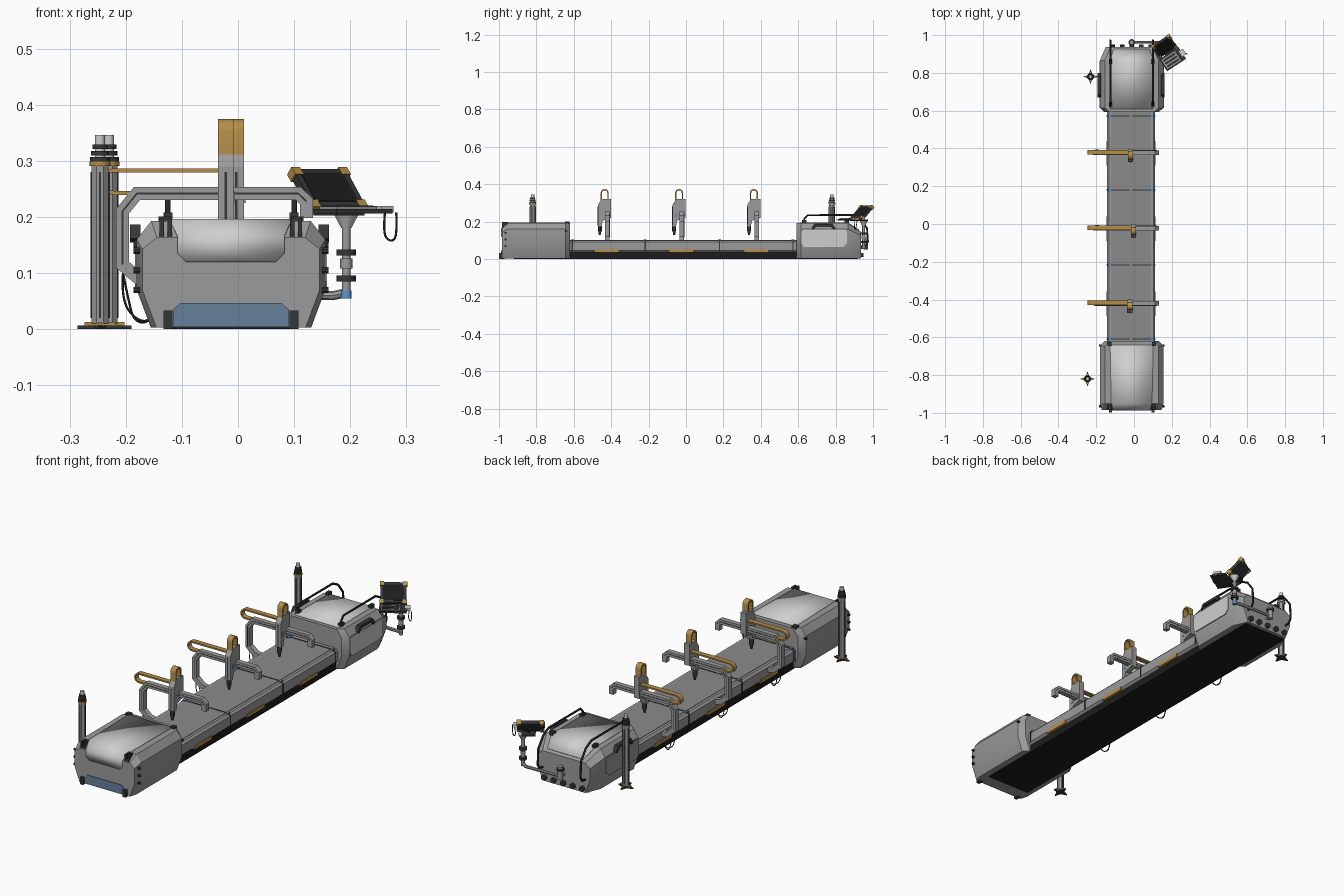
import bpy, bmesh, math
from mathutils import Vector, Matrix, Euler

if "Cube" in bpy.data.objects:
    bpy.data.objects.remove(bpy.data.objects["Cube"])

def mat(name, r, g, b):
    m = bpy.data.materials.new(name)
    m.diffuse_color = (r, g, b, 1)
    m.use_nodes = True
    m.node_tree.nodes["Principled BSDF"].inputs["Base Color"].default_value = m.diffuse_color
    return m

GRAY = mat("frame gray", .33, .33, .33)
BELT = mat("belt gray", .26, .26, .26)
LIGHT = mat("light panel", .62, .62, .62)
DARK = mat("dark rubber", .035, .037, .037)
BLACK = mat("black underside", .012, .012, .012)
TAN = mat("tan accent", .46, .27, .065)
GLASS = mat("blue glass", .13, .22, .33)
BLUE = mat("bright blue", .1, .3, .65)
CX = -.0125   # centre line of the machine

def mesh(name, verts, faces, m):
    me = bpy.data.meshes.new(name)
    me.from_pydata([tuple(v) for v in verts], [], faces)
    bm = bmesh.new()
    bm.from_mesh(me)
    bmesh.ops.recalc_face_normals(bm, faces=bm.faces)
    bm.to_mesh(me)
    bm.free()
    me.materials.append(m)
    ob = bpy.data.objects.new(name, me)
    bpy.context.collection.objects.link(ob)
    return ob

def loft(name, rings, m):
    n, k = len(rings[0]), len(rings)
    faces = [(r*n+i, r*n+(i+1) % n, (r+1)*n+(i+1) % n, (r+1)*n+i) for r in range(k-1) for i in range(n)]
    faces += [tuple(range(n)), tuple(range((k-1)*n, k*n))]
    return mesh(name, [v for r in rings for v in r], faces, m)

def prism(name, pts, d0, d1, axis, m):
    put = {'x': lambda p, d: (d, p[0], p[1]), 'y': lambda p, d: (p[0], d, p[1]),
           'z': lambda p, d: (p[0], p[1], d)}[axis]
    return loft(name, [[put(p, d) for p in pts] for d in (d0, d1)], m)

def box(name, c, s, m, rot=None):
    R = Euler(rot or (0, 0, 0)).to_matrix()
    ring = lambda z: [Vector(c) + R @ Vector((x*s[0]/2, y*s[1]/2, z*s[2]/2))
                      for x, y in ((-1, -1), (1, -1), (1, 1), (-1, 1))]
    return loft(name, [ring(-1), ring(1)], m)

def cyl(name, c, r, h, m, n=16, r2=None, axis='z'):
    # c is the centre of the base
    R = {'z': Matrix.Identity(3), 'x': Matrix.Rotation(math.pi/2, 3, 'Y'),
         'y': Matrix.Rotation(-math.pi/2, 3, 'X')}[axis]
    ring = lambda q, z: [Vector(c) + R @ Vector((q*math.cos(2*math.pi*(i+.5)/n), q*math.sin(2*math.pi*(i+.5)/n), z))
                         for i in range(n)]
    return loft(name, [ring(r, 0), ring(r if r2 is None else r2, h)], m)

def bar(name, path, w, d0, d1, axis, m):
    # flat bar of width w along a 2D path
    P = [Vector(p) for p in path]
    left, right = [], []
    for i, p in enumerate(P):
        a = (P[i]-P[i-1]).normalized() if i else (P[1]-P[0]).normalized()
        b = (P[i+1]-P[i]).normalized() if i < len(P)-1 else a
        t = (a+b).normalized()
        o = Vector((-t.y, t.x)) * (w/2/max(.5, t.dot(a)))
        left.append(p+o)
        right.append(p-o)
    put = (lambda p, d: (d, p.x, p.y)) if axis == 'x' else (lambda p, d: (p.x, d, p.y))
    return loft(name, [[put(l, d0), put(r, d0), put(r, d1), put(l, d1)] for l, r in zip(left, right)], m)

def tube(name, pts, r, m, smooth=False):
    cu = bpy.data.curves.new(name, 'CURVE')
    cu.dimensions, cu.bevel_depth, cu.bevel_resolution, cu.use_fill_caps = '3D', r, 2, True
    sp = cu.splines.new('NURBS' if smooth else 'POLY')
    sp.points.add(len(pts)-1)
    for q, p in zip(sp.points, pts):
        q.co = (*p, 1)
    if smooth:
        sp.use_endpoint_u, sp.order_u = True, 3
    tmp = bpy.data.objects.new(name + " guide", cu)
    bpy.context.collection.objects.link(tmp)
    me = bpy.data.meshes.new_from_object(tmp.evaluated_get(bpy.context.evaluated_depsgraph_get()))
    bpy.data.objects.remove(tmp)
    me.materials.clear()
    me.materials.append(m)
    ob = bpy.data.objects.new(name, me)
    bpy.context.collection.objects.link(ob)
    return ob

def ribbon(name, rows, m):
    # thin panel following (y, z, half width) rows
    verts = [(CX+s*w, y, z) for y, z, w in rows for s in (-1, 1)]
    ob = mesh(name, verts, [(2*i, 2*i+1, 2*i+3, 2*i+2) for i in range(len(rows)-1)], m)
    mod = ob.modifiers.new("thickness", 'SOLIDIFY')
    mod.thickness, mod.offset = .005, 0

def section(y, inset, top):
    half = [(.143, .003), (.168, .07), (.168, min(.16, top-.02)), (.142, top)]
    right = [(CX+w-inset, y, z) for w, z in half]
    return right + [(2*CX-x, y, z) for x, y, z in reversed(right)]

# end housings
loft("front_housing", [section(-.985, .01, .163), section(-.95, 0, .193), section(-.645, 0, .193),
                       section(-.62, .025, .193)], GRAY)
loft("rear_housing", [section(.592, .025, .193), section(.615, 0, .193), section(.865, 0, .193),
                      section(.936, .03, .145)], GRAY)
ribbon("front_cover", [(-.64, .194, .114), (-.95, .194, .108), (-.986, .165, .095), (-.986, .135, .095),
                       (-.986, .12, .08)], LIGHT)
ribbon("rear_cover", [(.608, .194, .114), (.865, .194, .114), (.925, .154, .095)], LIGHT)
prism("front_window", [(CX+x, z) for x, z in ((-.103, .004), (-.103, .035), (-.09, .047), (.09, .047),
      (.103, .035), (.103, .004))], -.988, -.983, 'y', GLASS)
for s in (-1, 1):
    box("front_foot", (CX+s*.1125, -.985, .0165), (.016, .028, .033), DARK)
    for k in (-1, 1):
        box("cover_clip", (CX+s*.116+k*.007, -.968, .18), (.008, .032, .034), DARK)
    for z in (.07, .105, .14):
        cyl("side_bolt", (CX+s*.168-.006, -.965, z), .006, .012, DARK, 8, axis='x')
    box("corner_hook", (CX+s*.118, -.635, .195), (.022, .022, .012), DARK)
    cyl("rear_corner_bolt", (CX+s*.168-.006, -.643, .15), .006, .012, DARK, 8, axis='x')
    # side door and handle of the rear housing
    x = CX+s*.168
    prism("side_door", [(.615, .085), (.63, .065), (.84, .065), (.862, .085), (.862, .145), (.85, .157), (.63, .157),
          (.615, .145)], x-.003, x+.003, 'x', LIGHT if s > 0 else GRAY)
    bar("side_handle", [(.675, .158), (.69, .18), (.78, .18), (.795, .158)], .013, x-.012, x+.007, 'x', DARK)
    # top hand rails wrapping over the back
    xr = CX+s*.1125
    tube("hand_rail", [(xr, y, z) for y, z in ((.63, .19), (.633, .215), (.65, .235), (.89, .235), (.93, .215), (.968, .165),
         (.972, .09), (.96, .07), (.925, .065))], .005, DARK)
    for y in (.633, .86):
        box("rail_mount", (xr, y, .2), (.016, .025, .016), DARK)
for i in range(5):
    cyl("rear_bumper", (CX+(i-2)*.05, .93, .022), .012, .02, DARK, 12, axis='y')

# conveyor bed
half = [(.11, .03), (.127, .045), (.127, .09), (.118, .1)]
prism("conveyor_frame", [(CX-.003+w, z) for w, z in half] + [(CX-.003-w, z) for w, z in reversed(half)],
      -.63, .6, 'y', GRAY)
box("conveyor_belt", (CX-.003, -.015, .1), (.212, 1.22, .004), BELT)
box("underside_base", (CX-.003, 0, .0185), (.232, 1.84, .037), BLACK)
for y in (.572, .18, -.218, -.608):
    box("belt_seam", (CX-.003, y, .0995), (.244, .006, .008), DARK)
    cyl("belt_sensor", (CX-.003, y, .1), .006, .0045, TAN, 8)
    for s in (-1, 1):
        box("seam_latch", (CX-.003+s*.113, y, .101), (.014, .016, .008), BLUE)
        box("seam_side", (CX-.003+s*.126, y, .069), (.006, .006, .05), DARK)

# three gantries with sliding tool heads
for y, xc in ((.378, -.018), (-.022, -.003), (-.42, -.022)):
    for s in (-1, 1):
        box("side_plate", (CX-.003+s*.122, y-.003, .043), (.014, .13, .018), TAN)
    path = [(-.145, .08), (-.17, .085), (-.206, .115), (-.206, .21), (-.18, .242), (.107, .242), (.122, .228), (.122, .198)]
    bar("gantry_arm", path, .023, y-.012, y+.012, 'y', GRAY)
    bar("arm_groove", path[2:7], .003, y-.0128, y+.0128, 'y', DARK)
    prism("tool_carriage", [(y-.05, .175), (y-.032, .175), (y-.025, .205), (y+.02, .22), (y+.02, .322),
          (y-.03, .322), (y-.05, .29)], xc-.014, xc+.014, 'x', GRAY)
    box("carriage_groove", (xc, y-.0505, .23), (.004, .003, .1), DARK)
    cyl("tool_body", (xc, y-.041, .15), .011, .026, DARK, 12)
    cyl("tool_tip", (xc, y-.041, .128), .005, .022, DARK, 12, .009)
    box("tool_marker", (xc+.0145, y-.03, .235), (.003, .012, .02), BLUE if xc > -.01 else GRAY)
    # cable chains: upright loop and long side loop
    arc = [(y-.015-.018*math.cos(t*math.pi/8), .353+.018*math.sin(t*math.pi/8)) for t in range(9)]
    bar("upright_chain", [(y-.033, .295)] + arc + [(y+.003, .295)], .007, xc-.014, xc+.014, 'x', TAN)
    arc = [(-.222-.02*math.sin(t*math.pi/8), .263+.02*math.cos(t*math.pi/8)) for t in range(9)]
    bar("side_chain", [(xc-.012, .283)] + arc + [(-.17, .243)], .007, y-.01, y+.014, 'y', TAN)
    for k in (0, 1):
        tube("side_cable", [(-.205, y+k*.014, .1), (-.208+k*.012, y+k*.014, .055), (-.185, y+k*.014, .018-k*.006),
             (-.155, y, .012), (-.135, y, .045)], .002, DARK, True)

# scanner poles
for x, y in ((-.246, -.82), (-.23, .78)):
    star = [((.04 if i % 2 == 0 else .014)*math.cos(i*math.pi/4), (.04 if i % 2 == 0 else .014)*math.sin(i*math.pi/4))
            for i in range(8)]
    prism("pole_base", [(x+a, y+b) for a, b in star], 0, .007, 'z', DARK)
    for a in range(2):
        box("base_rib", (x, y, .009), ((.056, .007) if a else (.007, .056)) + (.008,), TAN)
    cyl("pole", (x, y, .01), .0165, .284, GRAY, 8)
    for i in range(4):
        a = i*math.pi/2
        box("pole_slot", (x+.0153*math.cos(a), y+.0153*math.sin(a), .15), (.004, .004, .26), DARK)
    cyl("pole_collar", (x, y, .291), .019, .008, TAN)
    for z, r in ((.299, .018), (.31, .016), (.321, .014)):
        cyl("pole_ring", (x, y, z), r, .008, DARK)
    cyl("pole_tip", (x, y, .29), .009, .056, LIGHT)

# operator station on a swing arm behind the rear housing
PX, PY = .193, .95
tube("swing_arm", [(-.012, .93, .063), (-.012, .962, .063), (.17, .962, .06), (PX, PY, .065)], .008, GRAY)
cyl("arm_pivot", (-.012, .962, .05), .012, .06, GRAY)
cyl("arm_pivot_ring", (-.012, .962, .09), .017, .01, DARK)
cyl("station_joint", (PX, PY, .055), .0095, .014, BLUE)
cyl("station_post", (PX, PY, .06), .008, .13, GRAY)
for z in (.085, .131):
    cyl("post_ring", (PX, PY, z), .018, .011, DARK)
cyl("post_sleeve", (PX, PY, .108), .011, .018, GRAY)
cyl("post_cone", (PX, PY, .18), .009, .024, LIGHT, 16, .022)
A = math.radians(33)
Rz = Matrix.Rotation(A, 3, 'Z')
kc = Vector((.205, .873, .21))
box("station_bracket", (.18, .925, .207), (.06, .075, .008), DARK, (0, 0, A))
box("keyboard_tray", kc, (.12, .075, .008), DARK, (0, 0, A))
box("keyboard", kc + Rz @ Vector((-.01, 0, .006)), (.085, .058, .005), GRAY, (0, 0, A))
for i in range(3):
    box("key_row", kc + Rz @ Vector((-.01, (i-1)*.018, .009)), (.074, .011, .003), DARK, (0, 0, A))
box("hand_scanner", kc + Rz @ Vector((.062, .0, .004)), (.026, .034, .012), LIGHT, (0, 0, A))
tube("scanner_cable", [(.262, .915, .208), (.258, .91, .17), (.272, .905, .155), (.284, .9, .165), (.282, .9, .208)],
     .002, DARK, True)
tc = Vector((.16, .94, .247))
T = Euler((math.radians(45), 0, A))
RT = T.to_matrix()
box("tablet", tc, (.112, .094, .016), DARK, T)
box("tablet_screen", tc + RT @ Vector((0, 0, .0085)), (.09, .072, .002), BLACK, T)
for sx in (-1, 1):
    for sy in (-1, 1):
        box("tablet_corner", tc + RT @ Vector((sx*.05, sy*.041, 0)), (.018, .018, .02), TAN, T)
tube("tablet_stand", [tc - RT @ Vector((0, 0, .008)), (.18, .93, .208)], .008, DARK)

# smooth the round parts, keep hard edges
bpy.ops.object.select_all(action='SELECT')
bpy.context.view_layer.objects.active = bpy.context.collection.objects[0]
bpy.ops.object.shade_smooth_by_angle(angle=math.radians(30))
